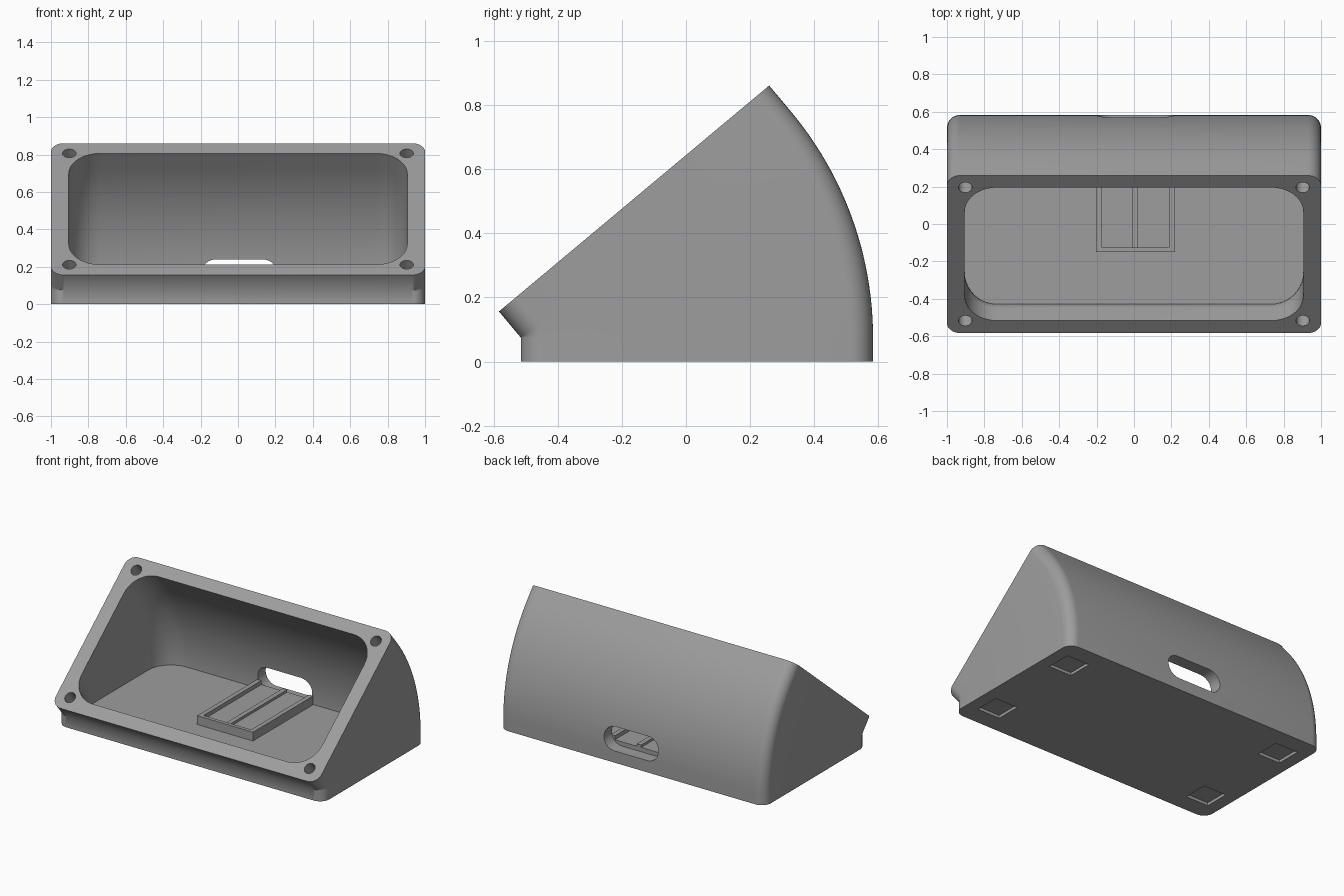
import bpy, bmesh, math
from mathutils import Vector, Matrix

if "Cube" in bpy.data.objects:
    bpy.data.objects.remove(bpy.data.objects["Cube"])

HINGE_Y, HINGE_Z = -0.515, 0.075   # edge about which the body section swings
TILT = math.radians(39.9)
DEPTH = 1.098                      # body depth, also the back radius
LIP = 0.106                        # straight rim below the sloped face

grey = bpy.data.materials.new("grey_plastic")
grey.diffuse_color = (0.34, 0.34, 0.34, 1)
grey.use_nodes = True
grey.node_tree.nodes["Principled BSDF"].inputs["Base Color"].default_value = grey.diffuse_color


def finish(bm, name, smooth=False):
    bmesh.ops.recalc_face_normals(bm, faces=bm.faces)
    me = bpy.data.meshes.new(name)
    bm.to_mesh(me)
    bm.free()
    me.materials.append(grey)
    ob = bpy.data.objects.new(name, me)
    bpy.context.collection.objects.link(ob)
    return ob


def place(x, s, angle, lift):
    """Point at distance s from the hinge in the section swung by angle."""
    c, n = math.cos(angle), math.sin(angle)
    return Vector((x, HINGE_Y + s * c - lift * n, HINGE_Z + s * n + lift * c))


def rounded_rect(hx, s0, s1, r, seg=10):
    pts = []
    for k, (cx, cs) in enumerate([(hx - r, s1 - r), (-hx + r, s1 - r),
                                  (-hx + r, s0 + r), (hx - r, s0 + r)]):
        for i in range(seg + 1):
            a = math.pi / 2 * (k + i / seg)
            pts.append((cx + r * math.cos(a), cs + r * math.sin(a)))
    return pts


def loft(name, outline, stations):
    bm = bmesh.new()
    rings = [[bm.verts.new(place(x, s, a, l)) for x, s in outline] for a, l in stations]
    n = len(outline)
    for r0, r1 in zip(rings, rings[1:]):
        for i in range(n):
            bm.faces.new((r0[i], r0[(i + 1) % n], r1[(i + 1) % n], r1[i]))
    bm.faces.new(rings[0])
    bm.faces.new(rings[-1])
    bmesh.ops.remove_doubles(bm, verts=bm.verts, dist=1e-5)
    return finish(bm, name)


def box(name, x0, x1, y0, y1, z0, z1):
    bm = bmesh.new()
    mat = Matrix.Translation(((x0 + x1) / 2, (y0 + y1) / 2, (z0 + z1) / 2)) \
        @ Matrix.Diagonal((x1 - x0, y1 - y0, z1 - z0, 1))
    bmesh.ops.create_cube(bm, size=1, matrix=mat)
    return finish(bm, name)


def prism(name, ring, direction):
    bm = bmesh.new()
    face = bm.faces.new([bm.verts.new(p) for p in ring])
    ext = bmesh.ops.extrude_face_region(bm, geom=[face], use_keep_orig=True)
    moved = [g for g in ext["geom"] if isinstance(g, bmesh.types.BMVert)]
    bmesh.ops.translate(bm, verts=moved, vec=direction)
    return finish(bm, name)


# body shell: base, swung wedge and tilted rim
sweep = [(TILT * i / 24, 0) for i in range(25)]
body = loft("body", rounded_rect(1.0, 0, DEPTH, 0.07),
            [(0, -HINGE_Z)] + sweep + [(TILT, LIP)])

# cavity following the same sweep
cutters = [loft("cavity_cutter", rounded_rect(0.905, 0.087, 1.014, 0.17),
                sweep + [(TILT, LIP + 0.08)])]

# screw holes in the corners of the sloped face
normal = Vector((0, -math.sin(TILT), math.cos(TILT)))
for x in (-0.902, 0.902):
    for s in (0.086, 1.014):
        ring = [place(x + 0.036 * math.cos(t), s + 0.036 * math.sin(t), TILT, LIP + 0.03)
                for t in [math.tau * i / 24 for i in range(24)]]
        cutters.append(prism("screw_hole_cutter", ring, normal * -0.18))

# cable slot through the back wall
slot = []
for k, cx in enumerate((0.132, -0.118)):
    for i in range(13):
        t = -math.pi / 2 + math.pi * (k + i / 12)
        slot.append(Vector((cx + 0.08 * math.cos(t), 0.40, 0.16 + 0.08 * math.sin(t))))
cutters.append(prism("cable_slot_cutter", slot, Vector((0, 0.3, 0))))

# square foot recesses underneath
for x in (-0.83, 0.83):
    for y in (-0.306, 0.374):
        cutters.append(box("foot_recess_cutter", x - 0.085, x + 0.085,
                           y - 0.085, y + 0.085, -0.05, 0.02))

for c in cutters:
    m = body.modifiers.new("cut", 'BOOLEAN')
    m.operation, m.solver, m.object = 'DIFFERENCE', 'EXACT', c
bpy.context.view_layer.update()
cut = bpy.data.meshes.new_from_object(
    body.evaluated_get(bpy.context.evaluated_depsgraph_get()))
body.modifiers.clear()
body.data = cut
body.data.materials.clear()
body.data.materials.append(grey)
for c in cutters:
    bpy.data.objects.remove(c)

bpy.ops.object.select_all(action='DESELECT')
body.select_set(True)
bpy.context.view_layer.objects.active = body
bpy.ops.object.shade_smooth_by_angle(angle=math.radians(25))

# board holder on the cavity floor: tray, rails and centre rib
Y0, Y1, FLOOR, TOP = -0.15, 0.497, 0.07, 0.135
box("holder_tray", -0.203, 0.218, Y0, Y1, FLOOR, 0.108)
box("holder_left_rail", -0.203, -0.172, Y0, Y1, 0.10, TOP)
box("holder_right_rail", 0.187, 0.218, Y0, Y1, 0.10, TOP)
box("holder_front_rail", -0.172, 0.187, Y0, Y0 + 0.025, 0.10, TOP)
box("holder_centre_rib", -0.01, 0.022, Y0 + 0.025, Y1, 0.10, 0.125)
